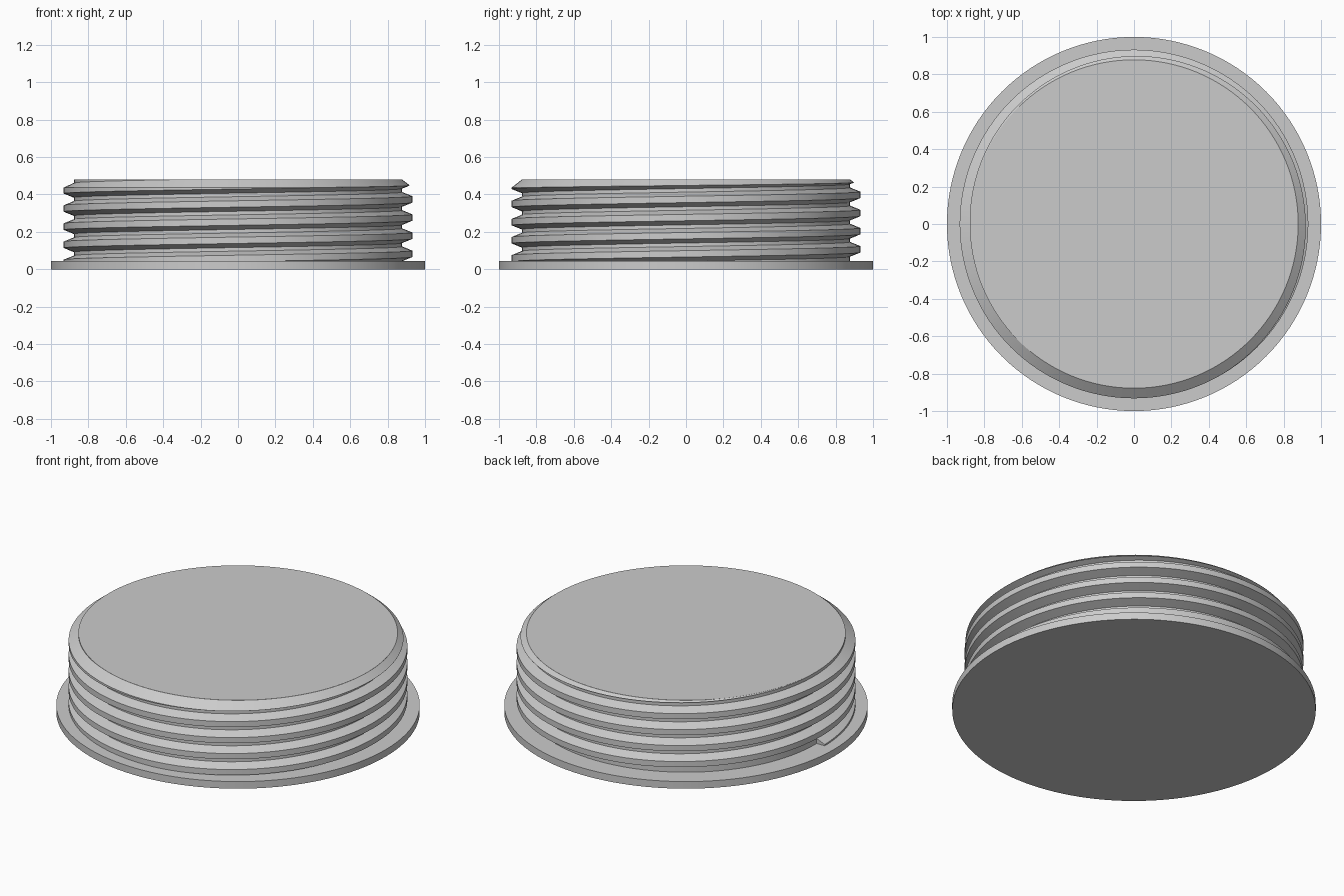
import bpy, bmesh
from math import pi, sin, cos, radians

old = bpy.data.objects.get("Cube")
if old:
    bpy.data.objects.remove(old, do_unlink=True)

ROOT, DEPTH = 0.878, 0.054       # thread root radius and tooth depth
TOP, FLANGE = 0.48, 0.043        # heights
PITCH, CREST, FLANK = 0.097, 0.034, 0.022
CHAMFER = 0.043                  # height of the bevel on the top turn
SEG = 128

grey = bpy.data.materials.new("plain grey")
grey.use_nodes = True
grey.diffuse_color = (0.6, 0.6, 0.6, 1)
grey.node_tree.nodes["Principled BSDF"].inputs["Base Color"].default_value = grey.diffuse_color


def finish(name, bm):
    bmesh.ops.recalc_face_normals(bm, faces=bm.faces)
    mesh = bpy.data.meshes.new(name)
    bm.to_mesh(mesh)
    bm.free()
    mesh.materials.append(grey)
    ob = bpy.data.objects.new(name, mesh)
    bpy.context.collection.objects.link(ob)
    bpy.ops.object.select_all(action='DESELECT')
    ob.select_set(True)
    bpy.context.view_layer.objects.active = ob
    bpy.ops.object.shade_smooth_by_angle(angle=radians(20))
    return ob


def disc(name, radius, z0, z1):
    bm = bmesh.new()
    bmesh.ops.create_cone(bm, cap_ends=True, segments=SEG, radius1=radius,
                          radius2=radius, depth=z1 - z0)
    bmesh.ops.translate(bm, verts=bm.verts, vec=(0, 0, (z0 + z1) / 2))
    return finish(name, bm)


def tooth(z):
    """Thread section centred at height z, bevelled under the top edge."""
    low = z - CREST / 2 - FLANK
    t = max(0.0, min(1.0, (TOP - low) / (FLANK + CHAMFER)))
    crest_low = low + FLANK * t
    crest_high = max(crest_low + 0.0005, min(z + CREST / 2, TOP - CHAMFER * t))
    high = min(z + CREST / 2 + FLANK, TOP - 0.0005)
    r = ROOT + DEPTH * t
    points = [(ROOT - 0.02, low), (ROOT, low), (r, crest_low),
              (r, crest_high), (ROOT, high), (ROOT - 0.02, high)]
    return [(x, min(max(h, 0.004), TOP - 0.0005)) for x, h in points]


# Flange and solid core
disc("flange", 1.0, 0, FLANGE)
disc("core", ROOT, 0.01, TOP)

# Right-handed thread swept up the core, starting inside the flange
bm = bmesh.new()
rings = []
turns = 5
for i in range(turns * SEG + 1):
    a = -pi + 2 * pi * i / SEG
    z = 0.034 + PITCH * i / SEG
    rings.append([bm.verts.new((r * cos(a), r * sin(a), h)) for r, h in tooth(z)])
for a, b in zip(rings, rings[1:]):
    for j in range(len(a)):
        k = (j + 1) % len(a)
        bm.faces.new((a[j], a[k], b[k], b[j]))
bm.faces.new(rings[0])
bm.faces.new(rings[-1])
finish("thread", bm)
